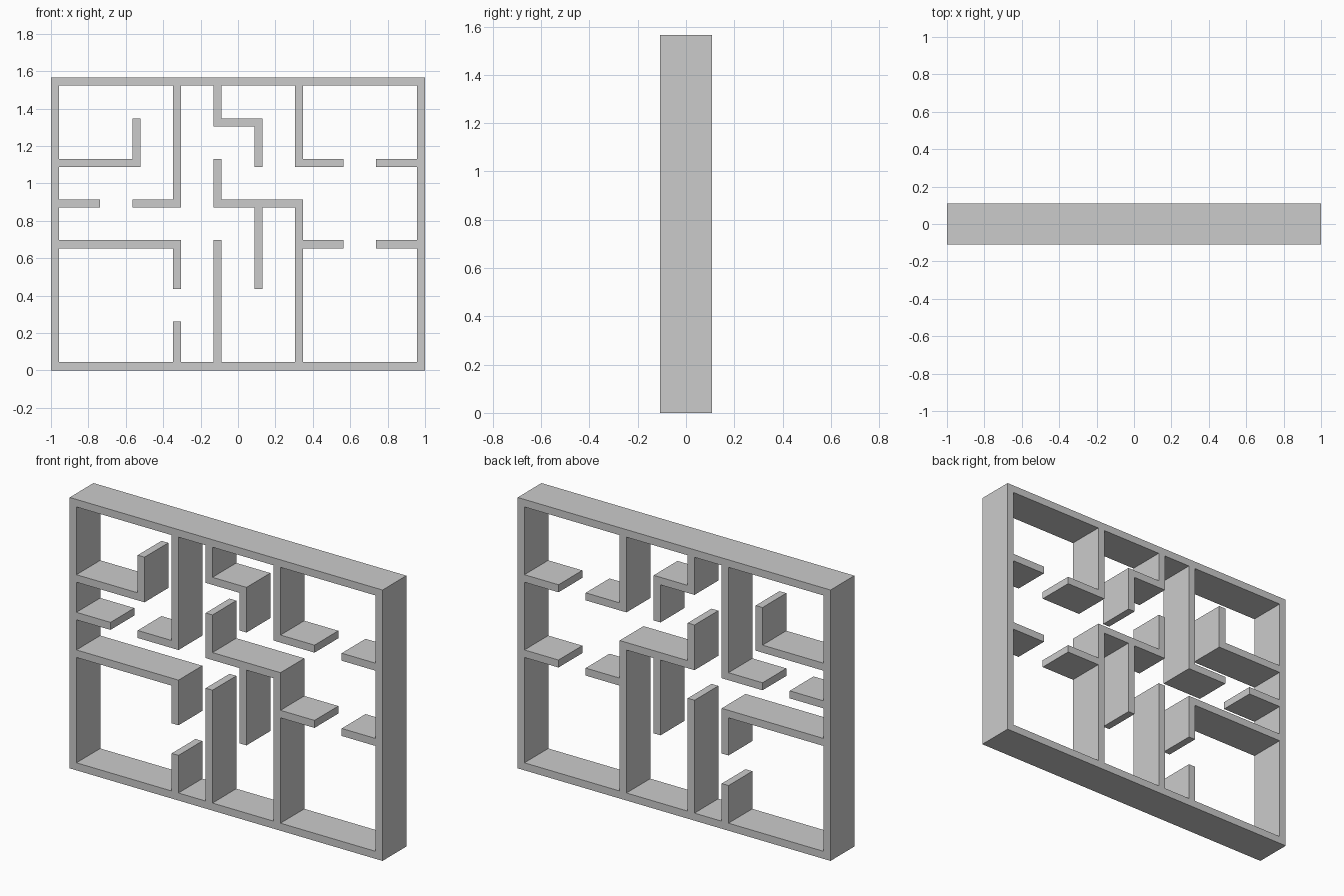
import bpy
import bmesh

if "Cube" in bpy.data.objects:
    bpy.data.objects.remove(bpy.data.objects["Cube"])

# Maze lattice: 9 x 7 cells, walls one fifth of the pitch thick
COLS, ROWS = 9, 7
PITCH = 2 / 9.2
THICK = PITCH * 0.2
DEPTH = PITCH

# Walls as runs between lattice nodes: (col, row, col, row)
FRAME = [(0, 0, 9, 0), (0, 7, 9, 7), (0, 0, 0, 7), (9, 0, 9, 7)]
INNER = [
    (0, 5, 2, 5), (2, 5, 2, 6),                              # upper left hook
    (3, 4, 3, 7), (2, 4, 3, 4), (0, 4, 1, 4),                # left passage
    (0, 3, 3, 3), (3, 2, 3, 3), (3, 0, 3, 1),                # lower left room
    (4, 0, 4, 3), (5, 2, 5, 4),                              # lower middle
    (4, 6, 4, 7), (4, 6, 5, 6), (5, 5, 5, 6),                # top middle hook
    (4, 4, 4, 5), (4, 4, 6, 4), (6, 0, 6, 4),                # centre bend
    (6, 5, 6, 7), (6, 5, 7, 5), (8, 5, 9, 5),                # upper right room
    (6, 3, 7, 3), (8, 3, 9, 3),                              # lower right room
]


def line(k):
    """Position of fine grid line k: wall and passage strips alternate."""
    return (k // 2) * PITCH + (k % 2) * THICK


# Merge all runs into one set of filled strips so no seams or overlaps remain
filled = set()
for c0, r0, c1, r1 in FRAME + INNER:
    for c in range(2 * c0, 2 * c1 + 1):
        for r in range(2 * r0, 2 * r1 + 1):
            filled.add((c, r))

# Flat wall plan in the xz plane
bm = bmesh.new()
verts = {}


def vert(c, r):
    if (c, r) not in verts:
        verts[c, r] = bm.verts.new((line(c) - 1, 0, line(r)))
    return verts[c, r]


for c, r in sorted(filled):
    bm.faces.new([vert(c, r), vert(c + 1, r), vert(c + 1, r + 1), vert(c, r + 1)])

mesh = bpy.data.meshes.new("maze_walls")
bm.to_mesh(mesh)
bm.free()
walls = bpy.data.objects.new("maze_walls", mesh)
bpy.context.collection.objects.link(walls)

# Give the plan its depth, centred on y = 0
solid = walls.modifiers.new("depth", 'SOLIDIFY')
solid.thickness = DEPTH
solid.offset = 0
